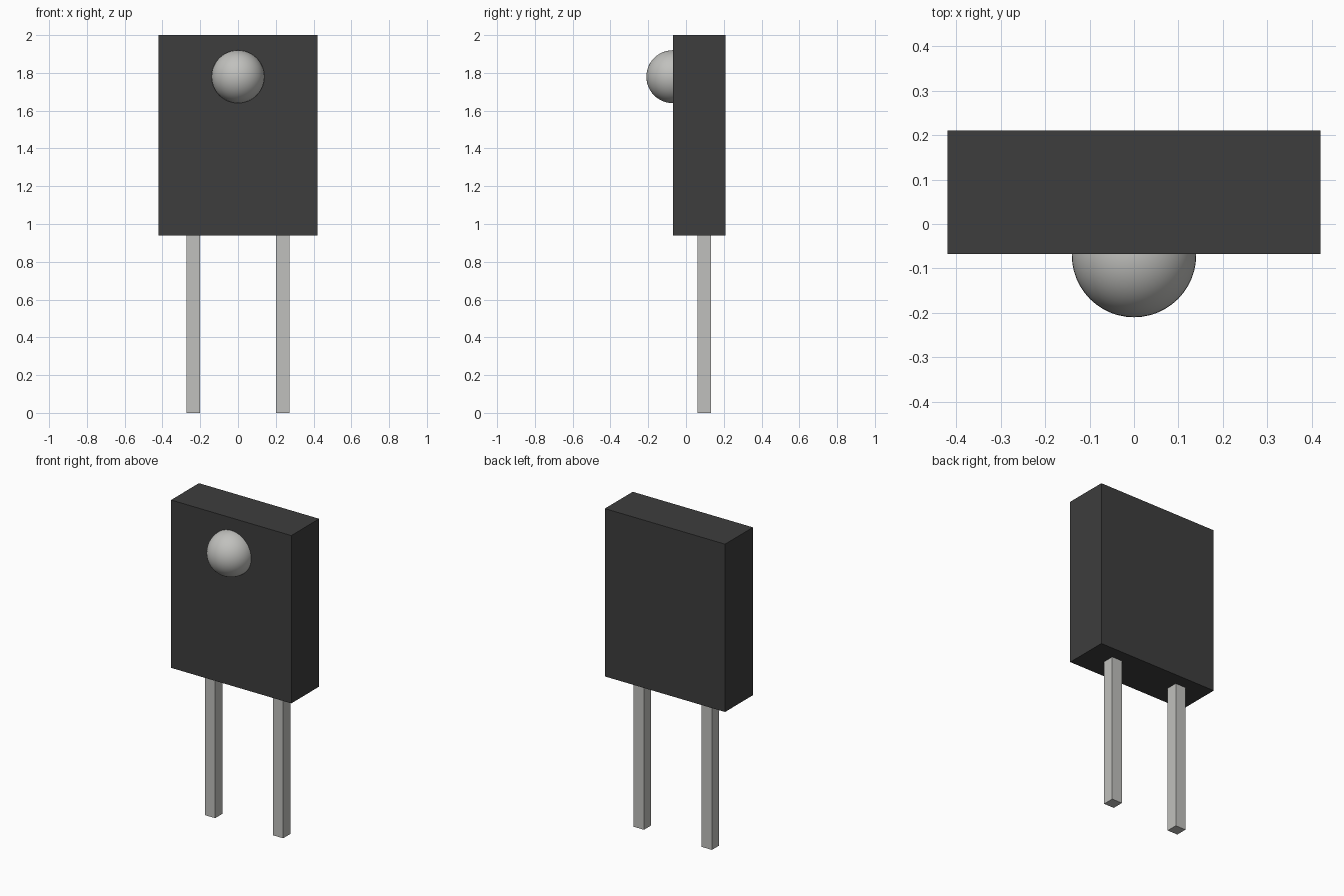
import bpy
import math

if "Cube" in bpy.data.objects:
    bpy.data.objects.remove(bpy.data.objects["Cube"], do_unlink=True)


def material(name, rgb, metallic=0.0):
    mat = bpy.data.materials.new(name)
    mat.use_nodes = True
    mat.diffuse_color = (*rgb, 1)
    shader = mat.node_tree.nodes["Principled BSDF"]
    shader.inputs["Base Color"].default_value = (*rgb, 1)
    shader.inputs["Metallic"].default_value = metallic
    return mat


def box(name, low, high, mat):
    """Box spanning two opposite corners."""
    centre = [(a + b) / 2 for a, b in zip(low, high)]
    bpy.ops.mesh.primitive_cube_add(size=1, location=centre)
    obj = bpy.context.object
    obj.name = name
    obj.scale = [b - a for a, b in zip(low, high)]
    bpy.ops.object.transform_apply(location=False, rotation=False, scale=True)
    obj.data.materials.append(mat)
    return obj


black = material("black plastic", (0.047, 0.047, 0.047))
silver = material("silver grey", (0.53, 0.53, 0.51))

# Flat rectangular housing
box("housing", (-0.42, -0.068, 0.94), (0.42, 0.21, 2.0), black)

# Two square pins, running slightly into the housing
for side, x in (("right", -0.2375), ("left", 0.2375)):
    box(f"{side}_pin", (x - 0.036, 0.06, 0), (x + 0.036, 0.132, 0.96), silver)

# Domed lens half sunk into the front face
bpy.ops.mesh.primitive_uv_sphere_add(segments=48, ring_count=24, radius=0.14,
                                     location=(0, -0.07, 1.78))
lens = bpy.context.object
lens.name = "dome_lens"
lens.data.materials.append(silver)
bpy.ops.object.shade_smooth_by_angle(angle=math.radians(30))
